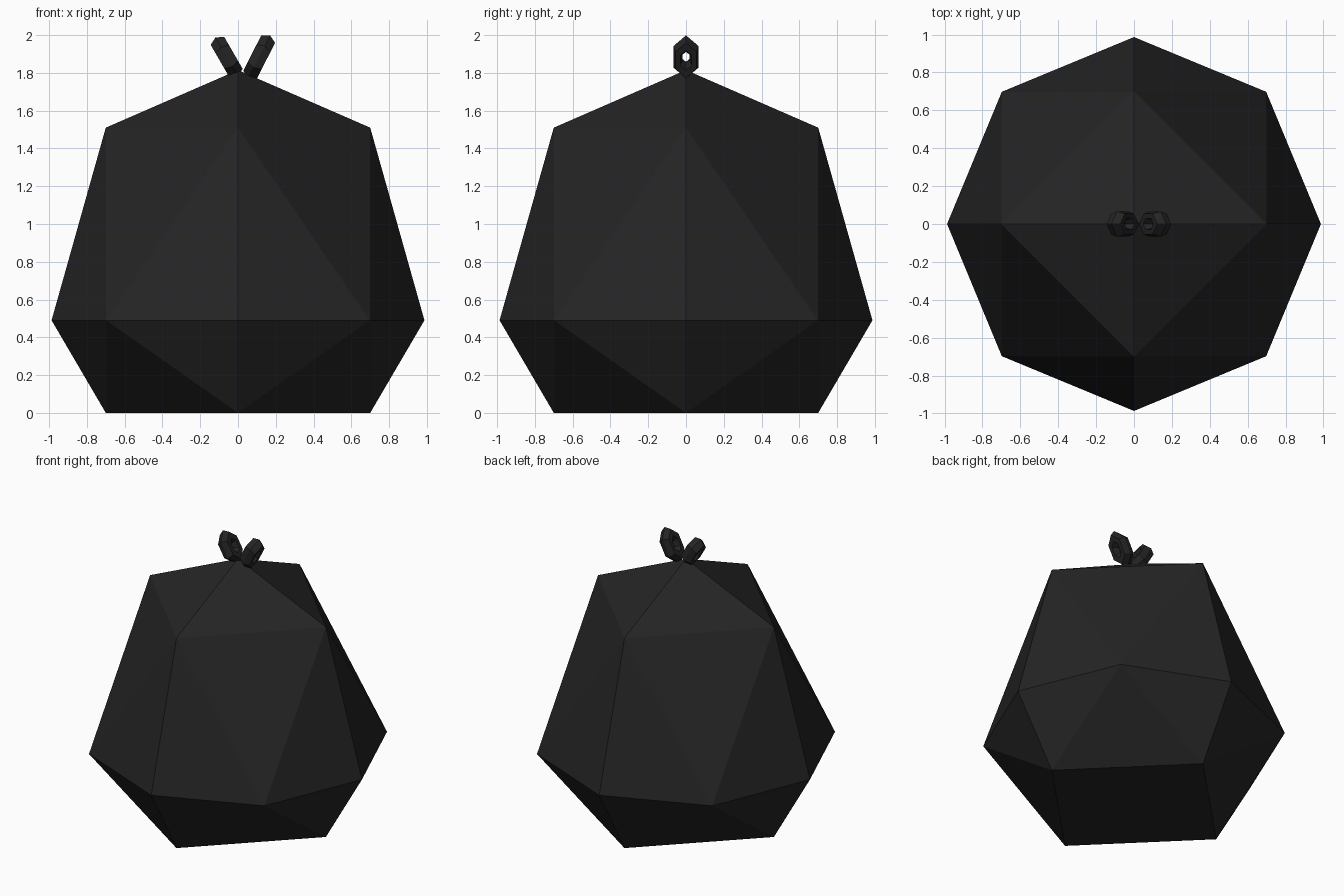
import bpy
import bmesh
from math import pi, radians, sin, cos

if "Cube" in bpy.data.objects:
    bpy.data.objects.remove(bpy.data.objects["Cube"], do_unlink=True)

# One dark plastic colour
plastic = bpy.data.materials.new("black_plastic")
plastic.use_nodes = True
colour = (0.018, 0.018, 0.018, 1)
plastic.diffuse_color = colour
bsdf = next(n for n in plastic.node_tree.nodes if n.type == "BSDF_PRINCIPLED")
bsdf.inputs["Base Color"].default_value = colour
bsdf.inputs["Roughness"].default_value = 0.6


def ring(bm, count, radius, z):
    for i in range(count):
        a = 2 * pi * i / count
        bm.verts.new((radius * cos(a), radius * sin(a), z))


# Sack body: faceted hull over stacked rings, flat underneath
bm = bmesh.new()
ring(bm, 4, 0.70, 0.0)
ring(bm, 8, 0.987, 0.49)
ring(bm, 4, 0.70, 1.51)
bm.verts.new((0, 0, 1.815))
bmesh.ops.convex_hull(bm, input=bm.verts[:])
bmesh.ops.recalc_face_normals(bm, faces=bm.faces[:])
mesh = bpy.data.meshes.new("sack_body")
bm.to_mesh(mesh)
bm.free()
mesh.materials.append(plastic)
body = bpy.data.objects.new("sack_body", mesh)
bpy.context.collection.objects.link(body)


# Tied handles: narrow low-poly loops leaning apart
def tie_loop(name, x, tilt, stretch):
    bpy.ops.mesh.primitive_torus_add(
        major_segments=6, minor_segments=6, major_radius=0.07, minor_radius=0.04,
        location=(x, 0, 1.885), rotation=(0, radians(tilt) - pi / 2, 0))
    loop = bpy.context.object
    loop.name = name
    loop.scale = (stretch, 0.7, 1.2)
    loop.data.materials.append(plastic)
    bpy.ops.object.shade_flat()


tie_loop("left_tie_loop", 0.112, 27, 1.16)
tie_loop("right_tie_loop", -0.06, -30, 1.08)
